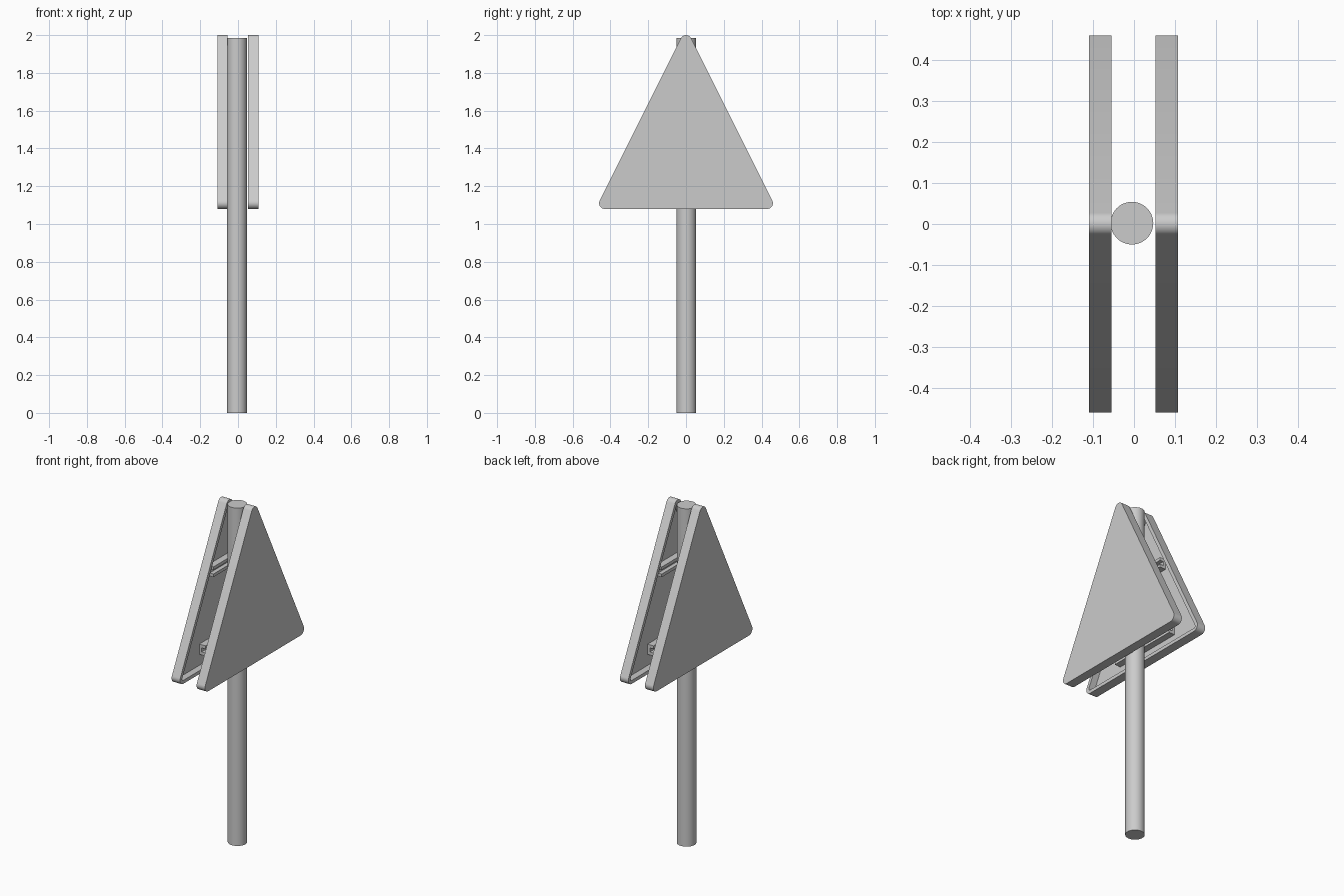
import bpy, bmesh, math

if "Cube" in bpy.data.objects:
    bpy.data.objects.remove(bpy.data.objects["Cube"])

SHIFT = -0.001                      # the pair of panels sits just left of centre
FACE, BACK, RECESS = 0.054, 0.1085, 0.093   # distances from the pole side outward
CORNERS = [((0.43, 1.11), -90, 26.6), ((0.0, 1.97), 26.6, 153.4), ((-0.43, 1.11), 153.4, 270)]


def finish(name, bm):
    bmesh.ops.recalc_face_normals(bm, faces=bm.faces)
    mesh = bpy.data.meshes.new(name)
    bm.to_mesh(mesh)
    bm.free()
    ob = bpy.data.objects.new(name, mesh)
    bpy.context.collection.objects.link(ob)
    bpy.ops.object.select_all(action='DESELECT')
    ob.select_set(True)
    bpy.context.view_layer.objects.active = ob
    bpy.ops.object.shade_smooth_by_angle(angle=math.radians(30))
    return ob


def loft(name, rings):
    """Skin matching rings of points and cap both ends."""
    bm = bmesh.new()
    loops = [[bm.verts.new(p) for p in ring] for ring in rings]
    n = len(loops[0])
    for a, b in zip(loops, loops[1:]):
        for i in range(n):
            j = (i + 1) % n
            bm.faces.new((a[i], a[j], b[j], b[i]))
    bm.faces.new(loops[0])
    bm.faces.new(loops[-1])
    return finish(name, bm)


def triangle(x, r, steps=10):
    """Rounded triangle outline in the plane at x."""
    pts = []
    for (y, z), a0, a1 in CORNERS:
        for i in range(steps + 1):
            a = math.radians(a0 + (a1 - a0) * i / steps)
            pts.append((x, y + r * math.cos(a), z + r * math.sin(a)))
    return pts


def channel(name, side, z, half):
    """Horizontal grooved rail inside the recess, open toward the pole."""
    prof = [(RECESS, -0.03), (FACE, -0.03), (FACE, -0.012), (0.078, -0.012),
            (0.078, 0.012), (FACE, 0.012), (FACE, 0.03), (RECESS, 0.03)]
    loft(name, [[(side * d + SHIFT, y, z + h) for d, h in prof] for y in (-half, half)])


# pole
bm = bmesh.new()
bmesh.ops.create_cone(bm, cap_ends=True, segments=48, radius1=0.052, radius2=0.052, depth=1.985)
bmesh.ops.translate(bm, verts=bm.verts, vec=(-0.005, 0.002, 0.9925))
finish("pole", bm)

# two tray-shaped sign panels facing outward, each with two mounting rails
for side, label in ((-1, "left"), (1, "right")):
    loft(label + "_sign_panel", [triangle(side * d + SHIFT, r) for d, r in
                                 ((BACK, 0.03), (FACE, 0.03), (FACE, 0.01), (RECESS, 0.01))])
    channel(label + "_upper_rail", side, 1.63, 0.15)
    channel(label + "_lower_rail", side, 1.195, 0.225)
